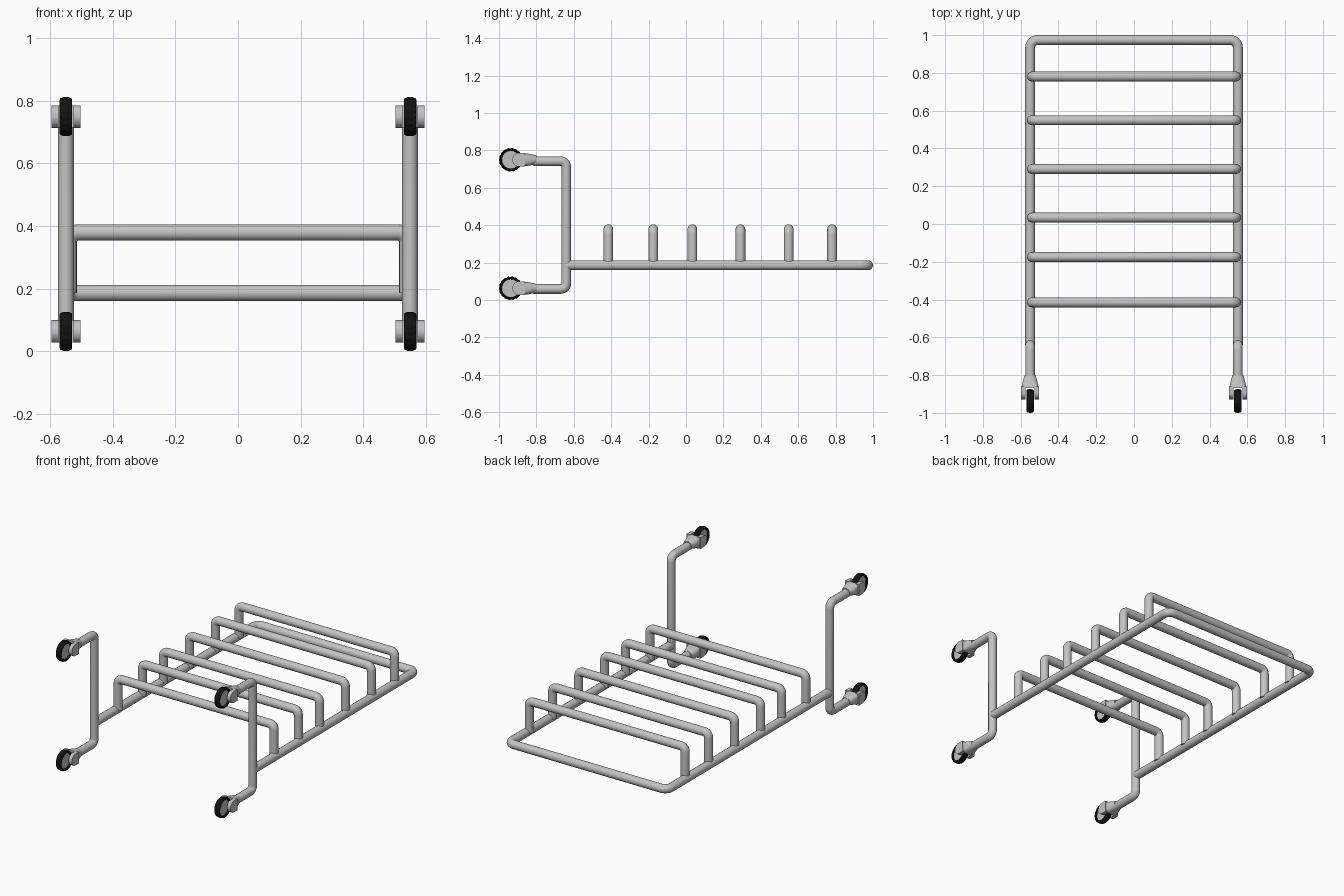
import bpy, bmesh, math
from mathutils import Vector

if "Cube" in bpy.data.objects:
    bpy.data.objects.remove(bpy.data.objects["Cube"])


def material(name, value, rough):
    m = bpy.data.materials.new(name)
    m.use_nodes = True
    colour = (value, value, value, 1)
    m.diffuse_color = colour
    bsdf = next(n for n in m.node_tree.nodes if n.type == "BSDF_PRINCIPLED")
    bsdf.inputs["Base Color"].default_value = colour
    bsdf.inputs["Roughness"].default_value = rough
    return m


METAL = material("light grey metal", 0.55, 0.5)
RUBBER = material("black rubber", 0.006, 0.8)
TUBE = 0.026


def finish(name, mesh, mat, angle=40):
    mesh.materials.clear()
    mesh.materials.append(mat)
    ob = bpy.data.objects.new(name, mesh)
    bpy.context.collection.objects.link(ob)
    bpy.ops.object.select_all(action="DESELECT")
    ob.select_set(True)
    bpy.context.view_layer.objects.active = ob
    bpy.ops.object.shade_smooth_by_angle(angle=math.radians(angle))
    return ob


def from_bmesh(name, bm, mat, angle=40):
    bmesh.ops.recalc_face_normals(bm, faces=bm.faces)
    mesh = bpy.data.meshes.new(name)
    bm.to_mesh(mesh)
    bm.free()
    return finish(name, mesh, mat, angle)


def tube(name, corners, bend, radius=TUBE):
    """Round pipe through the corners, each inner corner bent in an arc."""
    pts = [Vector(c) for c in corners]
    path = [pts[0]]
    for a, b, c in zip(pts, pts[1:], pts[2:]):
        u, v = (a - b).normalized(), (c - b).normalized()
        centre = b + (u + v) * bend
        for i in range(9):
            t = i / 8 * math.pi / 2
            path.append(centre - v * bend * math.cos(t) - u * bend * math.sin(t))
    path.append(pts[-1])
    curve = bpy.data.curves.new(name, "CURVE")
    curve.dimensions = "3D"
    curve.bevel_depth = radius
    curve.bevel_resolution = 6
    curve.use_fill_caps = True
    spline = curve.splines.new("POLY")
    spline.points.add(len(path) - 1)
    for p, co in zip(spline.points, path):
        p.co = (*co, 1)
    helper = bpy.data.objects.new(name + "_path", curve)
    bpy.context.collection.objects.link(helper)
    deps = bpy.context.evaluated_depsgraph_get()
    mesh = bpy.data.meshes.new_from_object(helper.evaluated_get(deps))
    bpy.data.objects.remove(helper)
    return finish(name, mesh, METAL)


def loft(bm, rings, closed=False):
    """Skin equal rings of vertices; cap the ends unless the loop is closed."""
    loops = [[bm.verts.new(co) for co in ring] for ring in rings]
    pairs = list(zip(loops, loops[1:]))
    if closed:
        pairs.append((loops[-1], loops[0]))
    else:
        bm.faces.new(loops[0])
        bm.faces.new(loops[-1])
    for a, b in pairs:
        for i in range(len(a)):
            j = (i + 1) % len(a)
            bm.faces.new((a[i], a[j], b[j], b[i]))


WHEEL_Y, WHEEL_R = -0.937, 0.063


def tyre(name, x, z):
    # treaded ring: every other pair of slices is slightly lower
    rings = []
    slices, sides = 72, 12
    for i in range(slices):
        a = 2 * math.pi * i / slices
        depth = 0.0085 if i % 4 < 2 else 0.0065
        ring = []
        for k in range(sides):
            t = 2 * math.pi * k / sides
            r = WHEEL_R - 0.0085 + depth * math.cos(t)
            ring.append((x + 0.02 * math.sin(t),
                         WHEEL_Y + r * math.cos(a), z + r * math.sin(a)))
        rings.append(ring)
    bm = bmesh.new()
    loft(bm, rings, closed=True)
    from_bmesh(name, bm, RUBBER, 30)


def hub(name, x, z):
    bm = bmesh.new()
    loft(bm, [[(x + dx, WHEEL_Y + 0.05 * math.cos(a), z + 0.05 * math.sin(a))
               for a in (2 * math.pi * i / 32 for i in range(32))]
              for dx in (-0.008, 0.008)])
    from_bmesh(name, bm, METAL)


def fork(name, x, z):
    bm = bmesh.new()
    # tapering socket, round at the tube and squarer at the wheel
    rings = []
    for y, hw, hh, power in ((-0.8, 0.028, 0.023, 1), (-0.815, 0.034, 0.027, 0.9),
                             (-0.84, 0.04, 0.032, 0.7), (-0.868, 0.045, 0.036, 0.4)):
        ring = []
        for i in range(24):
            a = 2 * math.pi * (i + 0.5) / 24
            c, s = math.cos(a), math.sin(a)
            ring.append((x + hw * math.copysign(abs(c) ** power, c), y,
                         z + hh * math.copysign(abs(s) ** power, s)))
        rings.append(ring)
    loft(bm, rings)
    # two cheek plates with rounded ends
    outline = [(-0.86, 0.036), (-0.86, -0.036)]
    for i in range(13):
        t = math.pi * i / 12
        outline.append((-0.895 - 0.033 * math.sin(t), -0.036 * math.cos(t)))
    for side in (-1, 1):
        loft(bm, [[(x + side * w, y, z + dz) for y, dz in outline]
                  for w in (0.024, 0.047)])
    from_bmesh(name, bm, METAL)


# Flat U-shaped base frame
RAIL_X, RAIL_Z, POST_Y = 0.55, 0.186, -0.64
tube("base_frame", [(-RAIL_X, POST_Y, RAIL_Z), (-RAIL_X, 0.974, RAIL_Z),
                    (RAIL_X, 0.974, RAIL_Z), (RAIL_X, POST_Y, RAIL_Z)], 0.04)

# Raised hoops across the frame
for n, y in enumerate((-0.415, -0.175, 0.034, 0.291, 0.549, 0.781), 1):
    tube(f"hoop_{n}", [(-0.541, y, RAIL_Z), (-0.541, y, 0.379),
                       (0.541, y, 0.379), (0.541, y, RAIL_Z)], 0.028)

# Front posts, each bent forward at both ends to carry a caster
for side, x in (("left", RAIL_X), ("right", -RAIL_X)):
    tube(f"{side}_post", [(x, -0.815, 0.059), (x, POST_Y, 0.059),
                          (x, POST_Y, 0.742), (x, -0.815, 0.742)], 0.03, 0.0255)
    for level, z in (("lower", 0.063), ("upper", 0.75)):
        fork(f"{side}_{level}_caster_fork", x, z)
        hub(f"{side}_{level}_wheel_hub", x, z)
        tyre(f"{side}_{level}_wheel_tyre", x, z)
